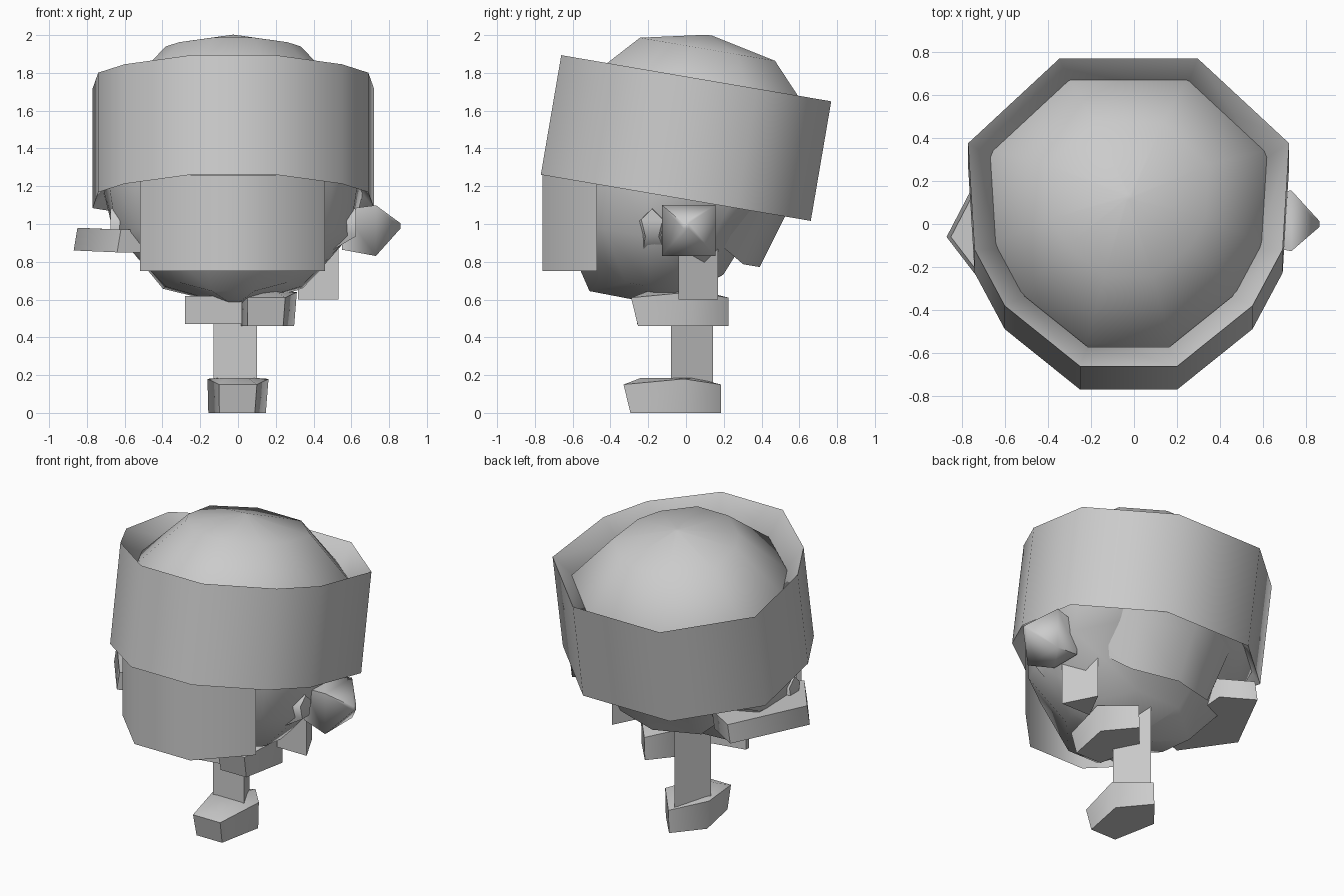
import bpy, bmesh, math
from mathutils import Matrix

if "Cube" in bpy.data.objects:
    bpy.data.objects.remove(bpy.data.objects["Cube"])

TILT = Matrix.Rotation(math.radians(-9.7), 4, 'X')


def finish(name, bm, mat=None, angle=65):
    if mat:
        bm.transform(mat)
    bmesh.ops.recalc_face_normals(bm, faces=bm.faces)
    me = bpy.data.meshes.new(name)
    bm.to_mesh(me)
    bm.free()
    ob = bpy.data.objects.new(name, me)
    bpy.context.collection.objects.link(ob)
    bpy.ops.object.select_all(action='DESELECT')
    ob.select_set(True)
    bpy.context.view_layer.objects.active = ob
    bpy.ops.object.shade_smooth_by_angle(angle=math.radians(angle))
    return ob


def loft(name, rings, mat=None, closed=True, caps=True, torus=False):
    """Join point rings of equal length into a skin."""
    bm = bmesh.new()
    vs = [[bm.verts.new(p) for p in r] for r in rings]
    n = len(rings[0])
    pairs = list(zip(vs, vs[1:])) + ([(vs[-1], vs[0])] if torus else [])
    for a, b in pairs:
        for i in range(n if closed else n - 1):
            j = (i + 1) % n
            bm.faces.new((a[i], a[j], b[j], b[i]))
    if caps:
        bm.faces.new(vs[0])
        bm.faces.new(vs[-1])
    return finish(name, bm, mat)


def polygon(rx, ry, n, c, axis='Z', start=math.pi / 2):
    out = []
    for i in range(n):
        a = start + 2 * math.pi * i / n
        u, v = rx * math.cos(a), ry * math.sin(a)
        out.append((c[0] + u, c[1] + v, c[2]) if axis == 'Z' else (c[0], c[1] + u, c[2] + v))
    return out


# Ten-sided outline shared by the head and the band
half = [(0.32, 0.73), (0.745, 0.33), (0.715, -0.17), (0.575, -0.435), (0.225, -0.72)]
plan = half + [(-x, y) for x, y in reversed(half)]
ring = lambda s, z: [(x * s, y * s, z) for x, y in plan]

# Rounded head, leaning with the band and pushed forward at the chin
H = Matrix.Translation((-0.025, 0, 1.275)) @ TILT
head = [(.02, -.715), (.5, -.63), (.86, -.37), (.94, 0), (.87, .37), (.5, .66), (.02, .735)]
rings = []
for s, z in head:
    r = []
    for p in ring(s, z):
        from_world = H @ Matrix.Translation(p)
        q = from_world.to_translation()
        if q.z < 1.1:
            if q.y > 0:
                q.z += 0.55 * q.y
                q.y *= 0.78
            elif q.z < 0.85 and q.y < -0.4:
                q.z -= 0.07
                q.y -= 0.05
        r.append(q)
    rings.append(r)
loft("head", rings)

# Wide tilted band whose rims slope inward to meet the head
M = Matrix.Translation((-0.025, -0.005, 1.455)) @ TILT
loft("head_band", [ring(1, -.32), ring(1, .322), ring(.84, .18), ring(.84, -.18)],
     M, caps=False, torus=True)

# Faceted plate hanging below the band in front
front = [(-.52, -.47), (-.23, -.76), (.18, -.76), (.46, -.47)]
loft("face_plate", [[(x, y, .75) for x, y in front],
                    [(x, y, 1.26) for x, y in front]], closed=False, caps=False)

# Tapered flap behind the head, under the band
prof = [(0.66, 0.15), (0.56, -0.13), (0.47, -0.43)]
az = [math.radians(a) for a in (-18, 18, 54, 90, 126, 162, 198)]
rows = [[(r * 1.08 * math.cos(a), r * math.sin(a),
          u + (0.14 if math.sin(a) < .5 else 0) * (u < -.3)) for a in az] for r, u in prof]
loft("back_flap", rows, H, closed=False, caps=False)

# Pointed ears
for s, nm in ((1, "right_ear"), (-1, "left_ear")):
    loft(nm, [polygon(.1, .14, 5, (-.025 + s * .5, -.17, .96), 'X'),
              polygon(.06, .08, 5, (-.025 + s * .65, -.18, 1.0), 'X')])

# Feet: five-sided blocks, pointed at the heel, sloping on top
for nm, off in (("standing_foot", (-.005, 0, 0)), ("raised_foot", (.145, .04, .46))):
    sole = polygon(.16, .265, 5, (0, -.08, 0))
    top = [(x, y, .15 if y > .1 or y < -.2 else .18)
           for x, y, z in polygon(.17, .285, 5, (.005, -.1, .15))]
    lid = [(x, y, .15 if y > .05 else .185) for x, y, z in polygon(.1, .16, 5, (0, -.11, .18))]
    loft(nm, [sole, top, lid], Matrix.Translation(off))

# Thin plate under the chin beside the raised foot
loft("under_plate", [[(-.28, -.26, z), (.02, -.2, z), (.02, -.17, z), (-.28, -.23, z)]
                     for z in (.47, .62)])

# Three-sided legs, flat at the front
loft("standing_leg", [polygon(.133, .147, 3, (-.015, -.005, z)) for z in (.14, .75)])
loft("raised_leg", [polygon(.125, .14, 3, (.425, .03, z)) for z in (.6, 1.05)])

# Right hand: squarish fist with a pointed end
c = math.pi / 4
loft("right_hand", [polygon(.15, .15, 4, (.55, .015, .97), 'X', c),
                    polygon(.2, .19, 4, (.73, .015, .965), 'X', c),
                    polygon(.02, .02, 4, (.86, 0, .99), 'X', c)])

# Left hand: flat pentagonal slab
slab = [(-.85, -.06), (-.6, .42), (-.4, .3), (-.45, -.3), (-.62, -.36)]
loft("left_hand", [[(x - .02 * i, y, z + (.01 if x < -.7 else 0)) for x, y in slab]
                   for i, z in ((1, .85), (0, .97))])
